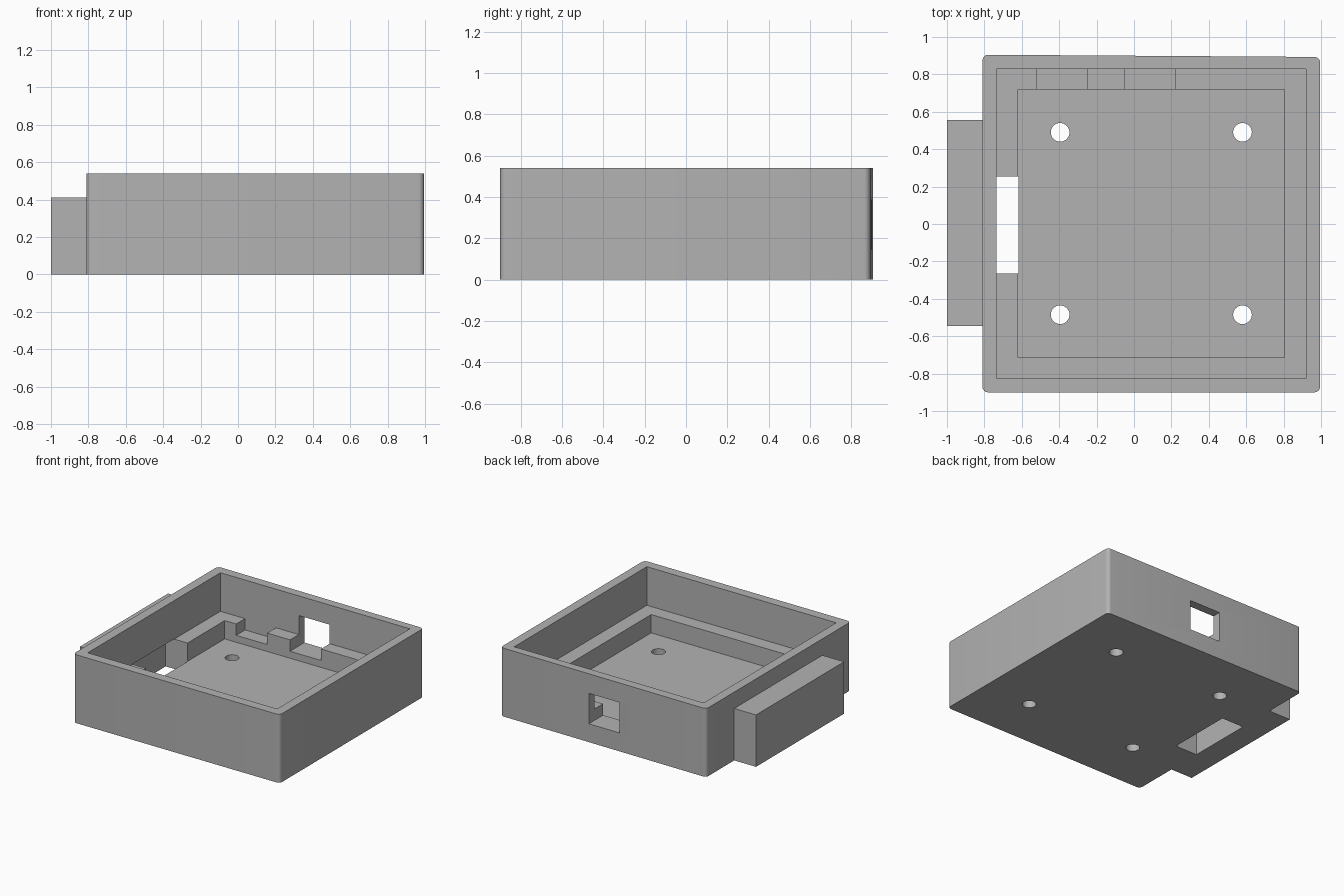
import bpy, bmesh

cube = bpy.data.objects.get("Cube")
if cube:
    bpy.data.objects.remove(cube, do_unlink=True)

grey = bpy.data.materials.new("matte_grey")
grey.use_nodes = True
colour = (0.45, 0.45, 0.45, 1)
grey.diffuse_color = colour
grey.node_tree.nodes["Principled BSDF"].inputs["Base Color"].default_value = colour


def prism(name, outline, z0, z1, radius=0):
    """Extrude an outline upward, optionally rounding its upright edges."""
    bm = bmesh.new()
    base = bm.faces.new([bm.verts.new((x, y, z0)) for x, y in outline])
    top = bmesh.ops.extrude_face_region(bm, geom=[base])["geom"]
    bmesh.ops.translate(bm, vec=(0, 0, z1 - z0),
                        verts=[g for g in top if isinstance(g, bmesh.types.BMVert)])
    if radius:
        upright = [e for e in bm.edges
                   if abs(e.verts[0].co.z - e.verts[1].co.z) > 0.1]
        bmesh.ops.bevel(bm, geom=upright, offset=radius, segments=6,
                        profile=0.5, affect='EDGES')
    bmesh.ops.recalc_face_normals(bm, faces=bm.faces)
    mesh = bpy.data.meshes.new(name)
    bm.to_mesh(mesh)
    bm.free()
    mesh.materials.append(grey)
    obj = bpy.data.objects.new(name, mesh)
    bpy.context.collection.objects.link(obj)
    return obj


def box(name, x0, x1, y0, y1, z0, z1):
    return prism(name, [(x0, y0), (x1, y0), (x1, y1), (x0, y1)], z0, z1)


def combine(target, tool, operation):
    """Apply a boolean and discard the tool object."""
    tool.hide_render = True
    mod = target.modifiers.new(operation.lower(), 'BOOLEAN')
    mod.operation = operation
    mod.solver = 'EXACT'
    mod.object = tool
    bpy.context.view_layer.objects.active = target
    bpy.ops.object.modifier_apply(modifier=mod.name)
    bpy.data.objects.remove(tool, do_unlink=True)


LEDGE, FLOOR, NOTCH, RIM = 0.235, 0.09, 0.145, 0.54

# Outer shell, its back wall very slightly skewed
shell = prism("enclosure_tray",
              [(-0.81, -0.9), (0.995, -0.9), (0.995, 0.893), (-0.81, 0.905)],
              0, RIM, 0.03)

# Solid block on the side wall
combine(shell, box("side_block", -1, -0.78, -0.545, 0.555, 0, 0.41), 'UNION')

cutters = [
    # Wide upper cavity and narrower pocket, leaving a ledge
    box("upper_cavity", -0.735, 0.92, -0.825, 0.83, LEDGE, 0.7),
    box("lower_pocket", -0.62, 0.805, -0.715, 0.72, FLOOR, 0.4),
    # Slot through the floor, reaching under the wall to the block
    box("side_slot", -0.81, -0.618, -0.265, 0.255, -0.1, LEDGE + 0.002),
    # Ledge notch and the window in the back wall
    box("ledge_notch", -0.52, -0.25, 0.7, 0.831, NOTCH, 0.3),
    box("back_window", -0.05, 0.22, 0.7, 1, NOTCH, 0.385),
]

# Four screw holes in the floor
for x in (-0.395, 0.58):
    for y in (-0.485, 0.49):
        bpy.ops.mesh.primitive_cylinder_add(vertices=32, radius=0.05, depth=0.3,
                                            location=(x, y, 0.05))
        hole = bpy.context.object
        hole.name = "screw_hole"
        hole.data.materials.append(grey)
        cutters.append(hole)

for cutter in cutters:
    combine(shell, cutter, 'DIFFERENCE')

bpy.ops.object.select_all(action='DESELECT')
shell.select_set(True)
bpy.context.view_layer.objects.active = shell
bpy.ops.object.shade_smooth_by_angle()
